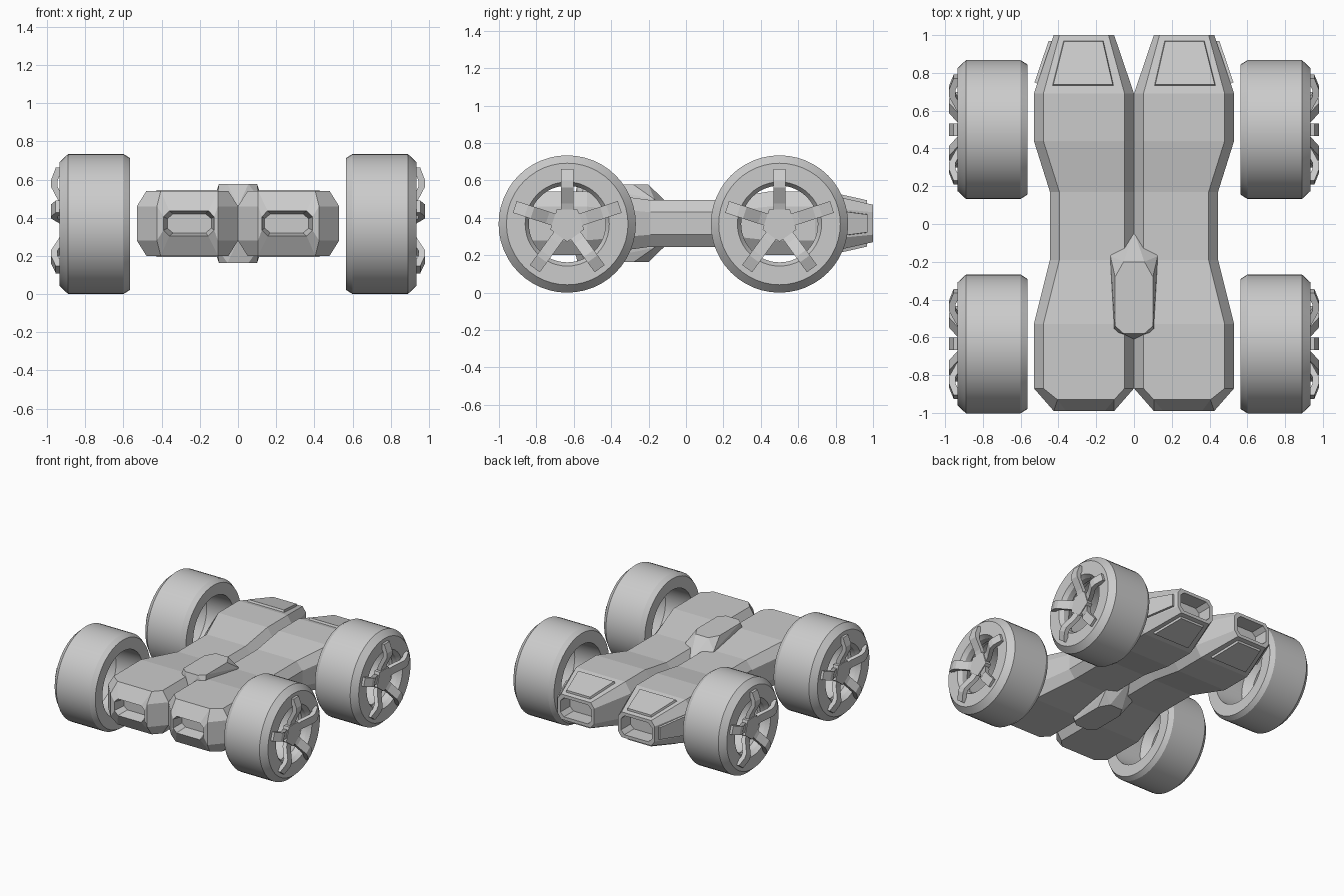
import bpy, bmesh, math
from mathutils import Vector

if "Cube" in bpy.data.objects:
    bpy.data.objects.remove(bpy.data.objects["Cube"])

MID = 0.37  # height of the horizontal symmetry plane


def finish(name, bm, mirror=True, smooth=False):
    bmesh.ops.recalc_face_normals(bm, faces=bm.faces)
    me = bpy.data.meshes.new(name)
    bm.to_mesh(me)
    bm.free()
    ob = bpy.data.objects.new(name, me)
    bpy.context.collection.objects.link(ob)
    if smooth:
        bpy.ops.object.select_all(action='DESELECT')
        ob.select_set(True)
        bpy.context.view_layer.objects.active = ob
        bpy.ops.object.shade_smooth_by_angle(angle=math.radians(25))
    if mirror:
        ob.modifiers.new("mirror", 'MIRROR')
    return ob


def hull(name, pts, mirror=True):
    bm = bmesh.new()
    for p in pts:
        bm.verts.new(p)
    bmesh.ops.convex_hull(bm, input=bm.verts)
    bmesh.ops.dissolve_limit(bm, angle_limit=0.01, verts=bm.verts, edges=bm.edges)
    return finish(name, bm, mirror)


def loft(bm, rings, closed=False):
    vs = [[bm.verts.new(p) for p in r] for r in rings]
    n = len(vs[0])
    pairs = list(zip(vs, vs[1:])) + ([(vs[-1], vs[0])] if closed else [])
    for a, b in pairs:
        for i in range(n):
            j = (i + 1) % n
            bm.faces.new((a[i], a[j], b[j], b[i]))
    if not closed:
        bm.faces.new(vs[0])
        bm.faces.new(vs[-1])


def octagon(y, xi, xo, cut, side_h, h, y_top=None):
    """Chamfered cross-section: side_h / h are half heights of side and top."""
    yt = y if y_top is None else y_top
    ci, co = xi + cut[0], xo - cut[1]
    return [(xi, y, MID - side_h), (ci, yt, MID - h), (co, yt, MID - h), (xo, y, MID - side_h),
            (xo, y, MID + side_h), (co, yt, MID + h), (ci, yt, MID + h), (xi, y, MID + side_h)]


# Hull halves: front duct recess, nose, waist, tail, rear exhaust recess
c = (0.05, 0.05)
o = (0.03, 0.03)
rings = [
    octagon(-0.90, 0.14, 0.37, o, 0.025, 0.05),
    octagon(-0.99, 0.125, 0.39, o, 0.035, 0.066),
    octagon(-0.99, 0.105, 0.425, (0, 0.02), 0.09, 0.17, -0.93),
    octagon(-0.87, 0, 0.53, c, 0.09, 0.17),
    octagon(-0.53, 0, 0.53, c, 0.09, 0.17),
    octagon(-0.19, 0, 0.445, c, 0.06, 0.125),
    octagon(0.17, 0, 0.445, c, 0.06, 0.125),
    octagon(0.44, 0, 0.53, c, 0.09, 0.17),
    octagon(0.69, 0, 0.53, c, 0.09, 0.17),
    octagon(1.0, 0.105, 0.425, o, 0.06, 0.10),
    octagon(1.0, 0.13, 0.40, o, 0.045, 0.075),
    octagon(0.88, 0.13, 0.40, o, 0.045, 0.075),
]
bm = bmesh.new()
loft(bm, rings)
inner = [f for f in bm.faces if all(abs(v.co.x) < 1e-5 for v in f.verts)]
bmesh.ops.delete(bm, geom=inner, context='FACES_ONLY')
finish("body", bm)


# Raised panels around the tail
def panel(name, quad, normal):
    n = Vector(normal).normalized()
    quad = [Vector(q) for q in quad]
    mid = sum(quad, Vector()) / 4
    hull(name, [q - n * 0.01 for q in quad] + [q.lerp(mid, 0.05) + n * 0.016 for q in quad])


for s, name in ((1, "tail_panel_top"), (-1, "tail_panel_bottom")):
    panel(name, [(0.105, 0.73, MID + s * 0.161), (0.435, 0.73, MID + s * 0.161),
                 (0.375, 0.97, MID + s * 0.107), (0.16, 0.97, MID + s * 0.107)],
          (0, 0.22, s))
panel("tail_panel_side", [(0.513, 0.74, 0.29), (0.513, 0.74, 0.45),
                          (0.435, 0.97, 0.42), (0.435, 0.97, 0.32)], (1, 0.34, 0))

# Central pod poking out above and below the hull
pts = []
for s in (1, -1):
    pts += [(0, -0.04, MID + s * 0.05), (0, -0.61, MID + s * 0.09)]
    for m in (1, -1):
        pts += [(m * x, y, MID + s * h) for x, y, h in (
            (0.125, -0.17, 0.13), (0.11, -0.57, 0.13), (0.055, -0.20, 0.207),
            (0.10, -0.28, 0.207), (0.10, -0.54, 0.207), (0.055, -0.58, 0.207))]
hull("central_pod", pts, mirror=False)


# Wheels: lathed open tyre, five bent spokes and a pentagonal hub
WZ, SEG = 0.367, 48
PROFILE = [(0.565, 0.255), (0.565, 0.345), (0.60, 0.367), (0.89, 0.367), (0.935, 0.325),
           (0.935, 0.225), (0.905, 0.205), (0.86, 0.205), (0.80, 0.25)]
SPOKE = [(0.295, 0.915, 0.955), (0.23, 0.945, 0.98), (0.195, 0.945, 0.98),
         (0.11, 0.90, 0.935), (0.06, 0.89, 0.92)]  # radius, inner x, outer x

for name, wy in (("front", -0.635), ("rear", 0.5)):
    def polar(x, r, a, side=0.0):
        return (x, wy + r * math.cos(a) - side * math.sin(a), WZ + r * math.sin(a) + side * math.cos(a))

    bm = bmesh.new()
    loft(bm, [[polar(x, r, 2 * math.pi * i / SEG) for i in range(SEG)] for x, r in PROFILE], True)
    finish(name + "_tyre", bm, smooth=True)

    bm = bmesh.new()
    w = 0.033
    for k in range(5):
        a = math.pi / 2 + k * math.tau / 5
        loft(bm, [[polar(xi, r, a, -w), polar(xo, r, a, -w), polar(xo, r, a, w), polar(xi, r, a, w)]
                  for r, xi, xo in SPOKE])
    finish(name + "_spokes", bm)

    bm = bmesh.new()
    loft(bm, [[polar(x, 0.095, -math.pi / 2 + k * math.tau / 5) for k in range(5)]
              for x in (0.885, 0.932)])
    finish(name + "_hub", bm)
